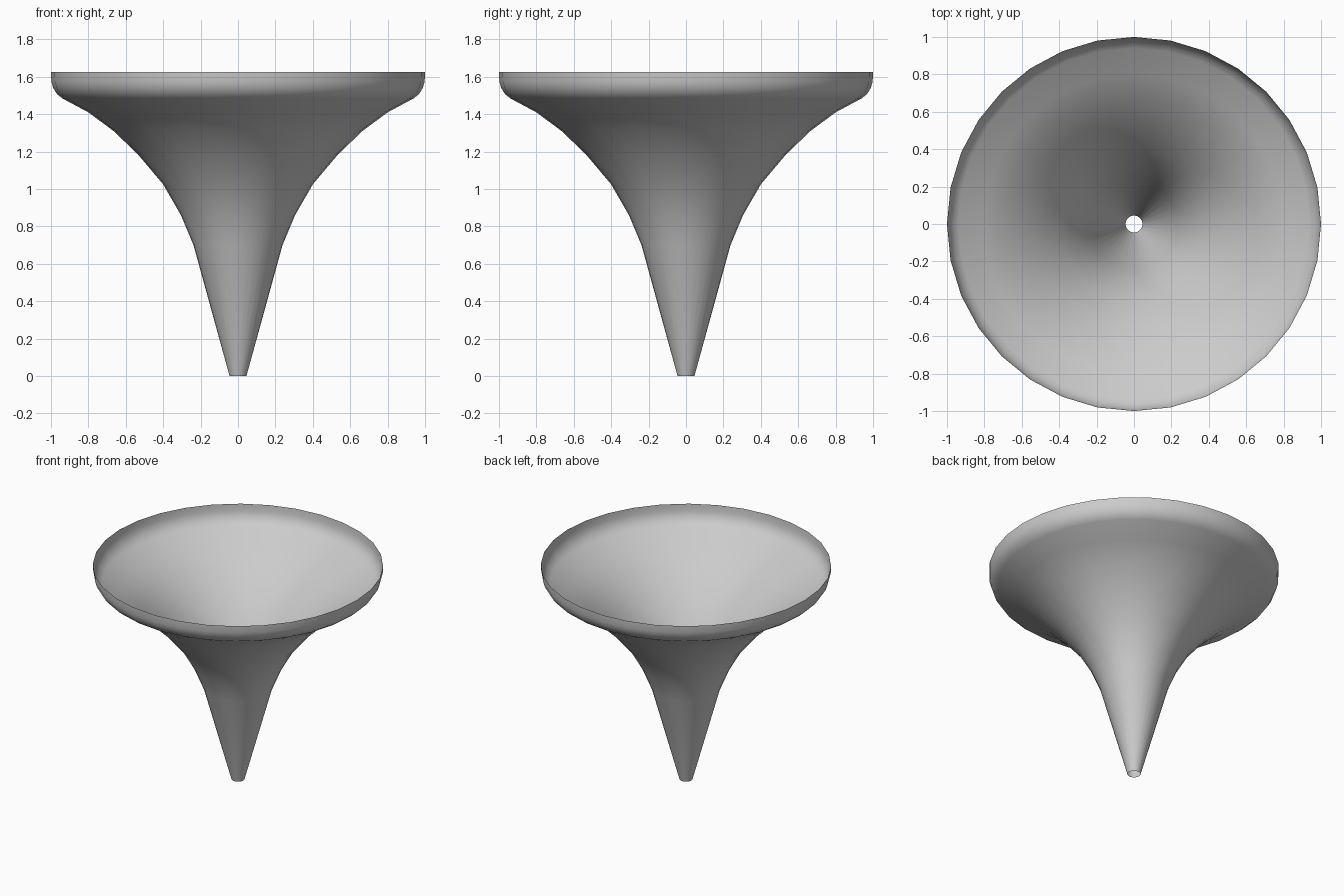
import bpy, bmesh, math

if "Cube" in bpy.data.objects:
    bpy.data.objects.remove(bpy.data.objects["Cube"])

SIDES = 32
# Radius and height from the narrow spout up to the rim
PROFILE = [(0.045, 0), (0.238, 0.70), (0.305, 0.86), (0.40, 1.025),
           (0.535, 1.185), (0.665, 1.31), (0.80, 1.41), (0.94, 1.485),
           (0.968, 1.508), (0.988, 1.54), (0.998, 1.575), (1.0, 1.627)]

# Open flared horn, a single-walled surface of revolution
bm = bmesh.new()
rings = [[bm.verts.new((r * math.cos(math.tau * i / SIDES),
                        r * math.sin(math.tau * i / SIDES), z))
          for i in range(SIDES)] for r, z in PROFILE]
for low, high in zip(rings, rings[1:]):
    for i in range(SIDES):
        j = (i + 1) % SIDES
        face = bm.faces.new((low[i], low[j], high[j], high[i]))
        face.smooth = True

mesh = bpy.data.meshes.new("flared_horn")
bm.to_mesh(mesh)
bm.free()
horn = bpy.data.objects.new("flared_horn", mesh)
bpy.context.collection.objects.link(horn)
